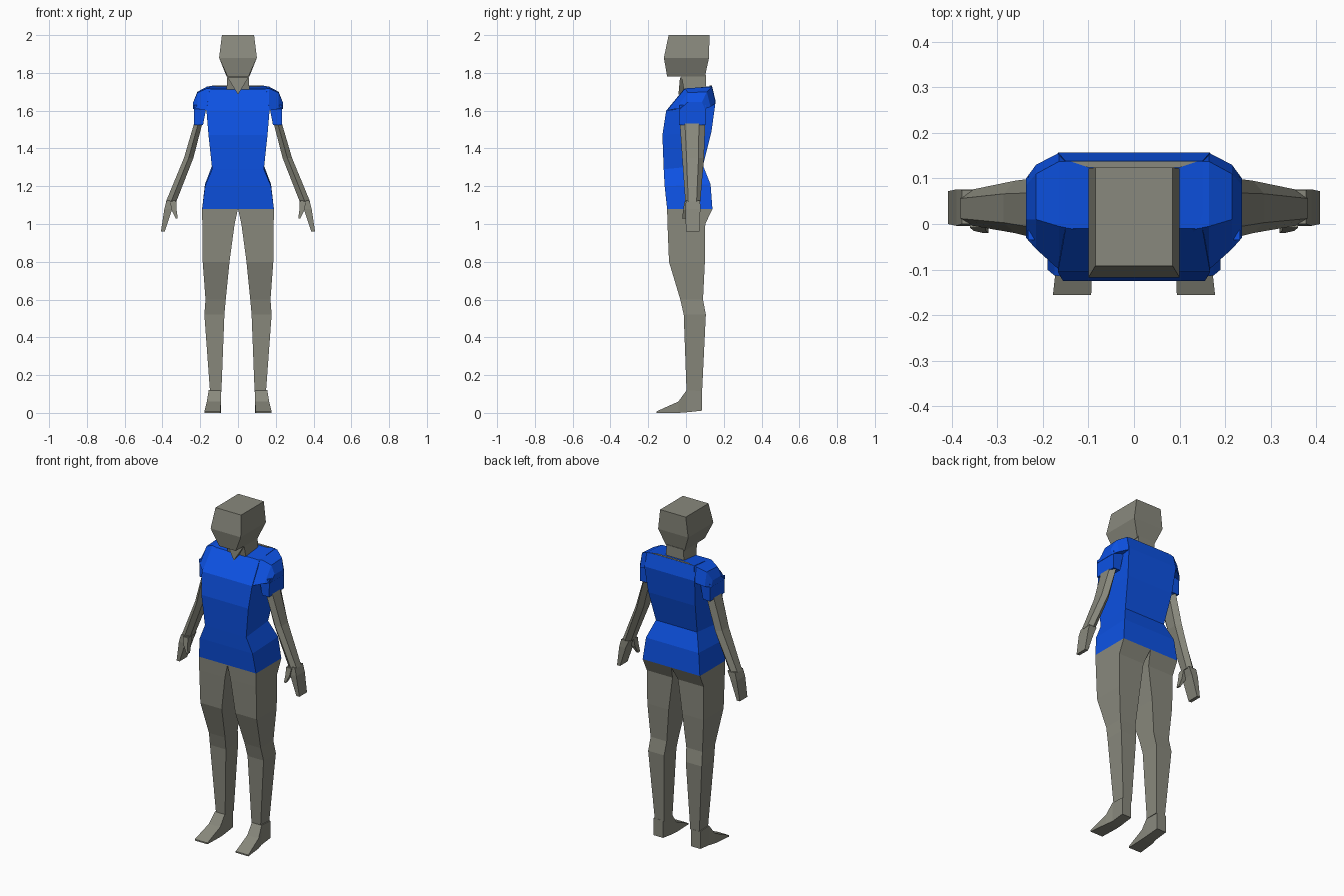
import bpy, bmesh


def material(name, rgb):
    m = bpy.data.materials.new(name)
    m.diffuse_color = (*rgb, 1)
    return m


GREY = material("warm grey skin", (0.25, 0.25, 0.205))
BLUE = material("blue shirt", (0.004, 0.085, 0.78))


def loft(name, rings, mat, mirror=False):
    """Skin a list of equal-length point rings and cap both ends."""
    bm = bmesh.new()
    loops = [[bm.verts.new(p) for p in r] for r in rings]
    n = len(loops[0])
    for a, b in zip(loops, loops[1:]):
        for i in range(n):
            j = (i + 1) % n
            bm.faces.new((a[i], a[j], b[j], b[i]))
    bm.faces.new(loops[0])
    bm.faces.new(loops[-1])
    bmesh.ops.recalc_face_normals(bm, faces=bm.faces)
    me = bpy.data.meshes.new(name)
    bm.to_mesh(me)
    bm.free()
    me.materials.append(mat)
    ob = bpy.data.objects.new(name, me)
    bpy.context.collection.objects.link(ob)
    if mirror:
        ob.modifiers.new("mirror", 'MIRROR').use_mirror_merge = False
    return ob


def box(z, x0, x1, y0, y1):
    return [(x0, y0, z), (x1, y0, z), (x1, y1, z), (x0, y1, z)]


def hexa(z, x0, x1, y0, y1):
    d, xm = y1 - y0, (x0 + x1) / 2
    return [(x0, y0 + .2 * d, z), (xm, y0, z), (x1, y0 + .2 * d, z),
            (x1, y0 + .75 * d, z), (xm, y1, z), (x0, y0 + .75 * d, z)]


def tilted(zf, zb, wf, wb, yf, yb):
    return [(-wf, yf, zf), (wf, yf, zf), (wb, yb, zb), (-wb, yb, zb)]


# shirt body: front/back height, half width, front/back depth
loft("shirt_body", [tilted(*s) for s in (
    (1.08, 1.08, .19, .19, -.10, .14),
    (1.20, 1.21, .175, .175, -.113, .13),
    (1.29, 1.31, .137, .137, -.118, .09),
    (1.47, 1.49, .156, .156, -.125, .135),
    (1.60, 1.65, .167, .167, -.105, .157),
    (1.715, 1.73, .15, .15, -.01, .138))], BLUE)

# rounded shoulder caps, lofted outwards: (y, z) of bottom front, top front, top back, bottom back
shoulder = ((.13, ((-.09, 1.60), (-.012, 1.714), (.137, 1.728), (.152, 1.63))),
            (.165, ((-.10, 1.60), (-.005, 1.718), (.137, 1.727), (.156, 1.64))),
            (.215, ((-.055, 1.61), (.01, 1.695), (.11, 1.70), (.13, 1.62))),
            (.237, ((-.03, 1.61), (.01, 1.645), (.085, 1.645), (.10, 1.61))))
loft("shoulder", [[(x, y, z) for y, z in ring] for x, ring in shoulder], BLUE, True)

# sleeve cuffs
loft("sleeve", [box(1.63, .165, .233, -.035, .105),
                box(1.525, .185, .232, -.036, .103)], BLUE, True)

# arms, hands and thumbs
loft("arm", [hexa(*s) for s in (
    (1.54, .187, .23, -.033, .102),
    (1.35, .236, .286, -.02, .095),
    (1.12, .326, .381, -.004, .076))], GREY, True)
loft("hand", [box(*s) for s in (
    (1.125, .328, .378, 0, .075),
    (1.08, .348, .39, -.004, .076),
    (.96, .388, .408, 0, .072))], GREY, True)
loft("thumb", [box(*s) for s in (
    (1.12, .326, .36, -.008, .03),
    (1.075, .325, .352, -.015, .02),
    (1.03, .319, .33, -.02, 0))], GREY, True)

# legs
loft("leg", [box(*s) for s in (
    (1.08, .0, .19, -.10, .14),
    (1.0, .018, .189, -.098, .102),
    (.80, .045, .187, -.09, .10),
    (.60, .065, .172, -.03, .09),
    (.52, .072, .178, -.012, .105),
    (.11, .088, .148, .003, .085))], GREY, True)

# feet, lofted from heel to toe: y, x range, z range
loft("foot", [[(x0, y, z0), (x1, y, z0), (x1, y, z1), (x0, y, z1)] for y, x0, x1, z0, z1 in (
    (.086, .092, .155, .012, .115),
    (.003, .09, .155, .003, .12),
    (-.04, .09, .165, 0, .06),
    (-.156, .094, .178, 0, .008))], GREY, True)

# neck, with the skin wedge in the V of the collar and the strip behind it
loft("neck", [tilted(1.69, 1.69, .062, .062, -.008, .105),
              tilted(1.79, 1.79, .056, .056, -.025, .105)], GREY)
loft("neckline_wedge", [[(-.055, -.032, 1.775), (.055, -.032, 1.775), (0, -.04, 1.685)],
                        [(-.05, .04, 1.775), (.05, .04, 1.775), (0, .04, 1.69)]], GREY)
loft("collar_strip", [[(-.10, .124, z), (.10, .124, z), (.138, .137, z), (-.138, .137, z)]
                      for z in (1.725, 1.732)], GREY)

# head
loft("head", [tilted(*s) for s in (
    (1.78, 1.78, .055, .06, -.10, .10),
    (1.88, 1.88, .10, .10, -.117, .122),
    (2.0, 2.0, .085, .085, -.092, .124))], GREY)
